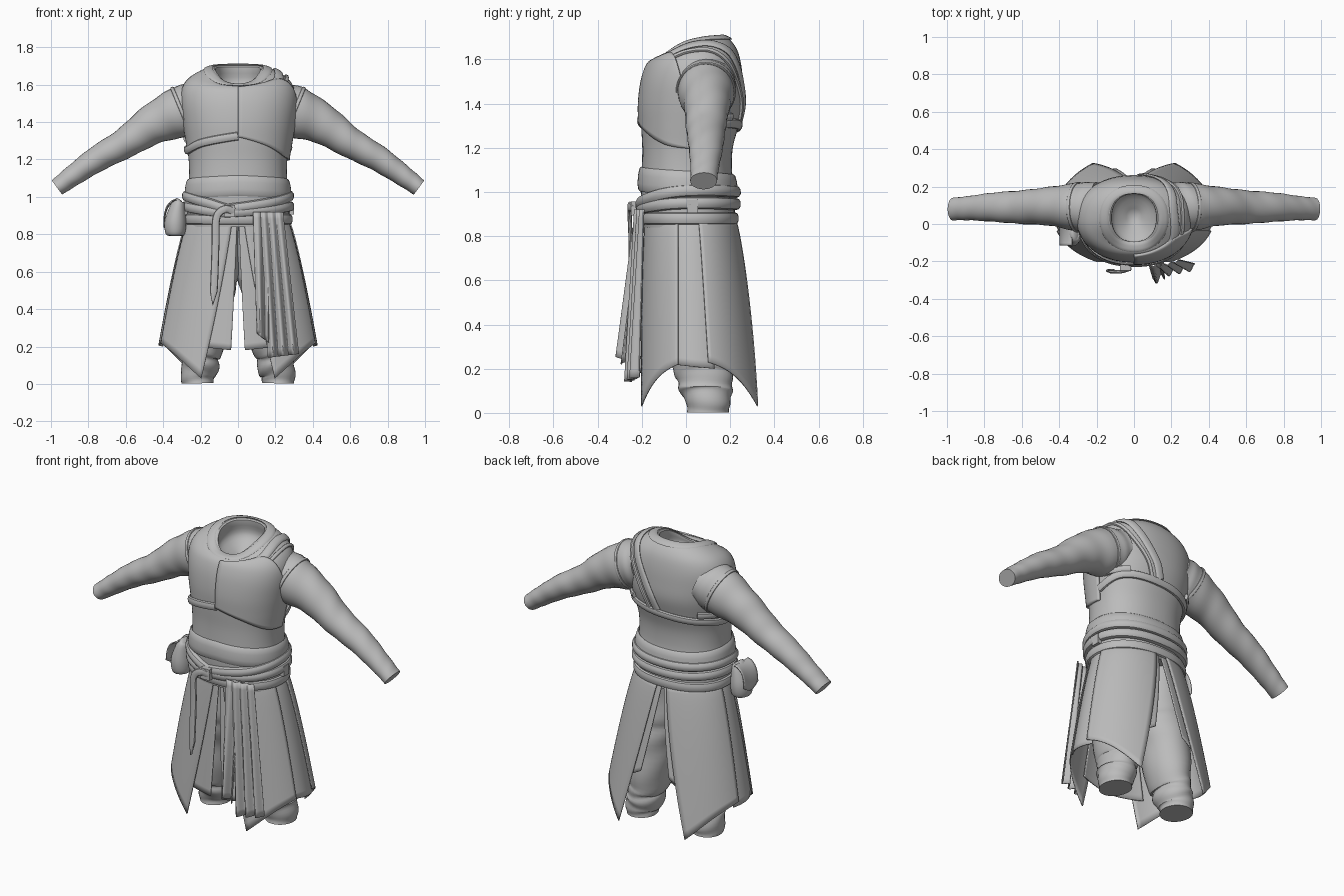
import bpy
import math
from math import sin, cos, radians, pi
from mathutils import Vector

cube = bpy.data.objects.get("Cube")
if cube:
    bpy.data.objects.remove(cube)

mat = bpy.data.materials.new("grey_cloth")
mat.use_nodes = True
GREY = (0.5, 0.5, 0.5, 1)
mat.diffuse_color = GREY
mat.node_tree.nodes["Principled BSDF"].inputs["Base Color"].default_value = GREY


def smooth_at(rows, x):
    """Cubic interpolation of rows whose first column is the key."""
    i = 0
    while i < len(rows) - 2 and x > rows[i + 1][0]:
        i += 1
    a, b = rows[i], rows[i + 1]
    p, n = rows[max(i - 1, 0)], rows[min(i + 2, len(rows) - 1)]
    h = b[0] - a[0]
    t = min(max((x - a[0]) / h, 0), 1)
    out = []
    for k in range(1, len(a)):
        ma = (b[k] - p[k]) / (b[0] - p[0]) * h
        mb = (n[k] - a[k]) / (n[0] - a[0]) * h
        out.append((2*t**3 - 3*t*t + 1)*a[k] + (t**3 - 2*t*t + t)*ma
                   + (3*t*t - 2*t**3)*b[k] + (t**3 - t*t)*mb)
    return out


def resample(points, count):
    rows = [(i, *p) for i, p in enumerate(points)]
    return [smooth_at(rows, (len(points) - 1) * j / (count - 1)) for j in range(count)]


def finish(name, verts, faces, thick=0):
    mesh = bpy.data.meshes.new(name)
    mesh.from_pydata([tuple(v) for v in verts], [], faces)
    mesh.materials.append(mat)
    ob = bpy.data.objects.new(name, mesh)
    bpy.context.collection.objects.link(ob)
    bpy.ops.object.select_all(action='DESELECT')
    ob.select_set(True)
    bpy.context.view_layer.objects.active = ob
    bpy.ops.object.mode_set(mode='EDIT')
    bpy.ops.mesh.select_all(action='SELECT')
    bpy.ops.mesh.normals_make_consistent(inside=False)
    bpy.ops.object.mode_set(mode='OBJECT')
    bpy.ops.object.shade_smooth_by_angle(angle=radians(40))
    if thick:
        mod = ob.modifiers.new("thickness", 'SOLIDIFY')
        mod.thickness, mod.offset = thick, 0
    return ob


def rings(name, rows, closed=True, loop=False, caps=False, thick=0):
    """Skin rows of points; closed joins each row, loop joins last row to first."""
    n, m = len(rows[0]), len(rows)
    faces = []
    for i in range(m if loop else m - 1):
        for j in range(n if closed else n - 1):
            a, b, k = i * n, (i + 1) % m * n, (j + 1) % n
            faces.append((a + j, a + k, b + k, b + j))
    if caps:
        faces += [tuple(range(n)), tuple(range((m - 1) * n, m * n))]
    return finish(name, [p for r in rows for p in r], faces, thick)


def sheet(name, f, nu=16, nw=20, thick=0.006):
    return rings(name, [[f(u / nu, w / nw) for u in range(nu + 1)] for w in range(nw + 1)],
                 closed=False, thick=thick)


# Torso profile: key, height, half width, front y, back y, dip at the front
TORSO = [(0.84, 0.84, .275, -.19, .22, 0), (1.0, 1.0, .272, -.205, .22, 0),
         (1.1, 1.1, .262, -.2, .208, 0), (1.2, 1.2, .264, -.198, .212, 0),
         (1.3, 1.3, .28, -.203, .238, 0), (1.4, 1.4, .297, -.205, .26, 0),
         (1.5, 1.5, .308, -.193, .258, 0), (1.57, 1.575, .302, -.172, .25, .01),
         (1.63, 1.635, .27, -.15, .235, .045), (1.7, 1.68, .205, -.125, .208, .082),
         (1.75, 1.7, .15, -.108, .182, .102), (1.8, 1.695, .12, -.095, .16, .1),
         (1.9, 1.6, .116, -.088, .165, .04), (2.0, 1.52, .02, .02, .06, 0)]


def soft(c):
    return math.copysign(abs(c) ** 0.9, c)


def body(deg, v, off=0):
    """Point on the torso; deg 0 is the front, 90 the model's left."""
    z, rx, yf, yb, dip = smooth_at(TORSO, v)
    a = radians(deg)
    p = Vector((rx * soft(sin(a)), (yf + yb) / 2 - (yb - yf) / 2 * soft(cos(a)),
                z - dip * ((1 + cos(a)) / 2) ** 3))
    return p + body_normal(deg, v) * off if off else p


def body_normal(deg, v):
    du = body(deg + 2, v) - body(deg - 2, v)
    return du.cross(body(deg, v + .01) - body(deg, v - .01)).normalized()


def ribbon(name, pts, normals, width, thick, loop=False, tip=False):
    """Rounded band along a path, lying on a surface with the given normals."""
    rows, m = [], len(pts)
    for i, (p, n) in enumerate(zip(pts, normals)):
        nxt = pts[(i + 1) % m] if loop else pts[min(i + 1, m - 1)]
        prv = pts[i - 1] if loop else pts[max(i - 1, 0)]
        side = (nxt - prv).normalized().cross(n).normalized()
        w = width * (min(1, (m - 1 - i) / 4 + .05) if tip else 1)
        rows.append([p + side * w / 2 * soft(cos(a)) + n * thick * soft(sin(a))
                     for a in (2 * pi * k / 10 for k in range(10))])
    return rings(name, rows, loop=loop, caps=not loop)


def wrap(name, path, width, thick, loop=False, off=0.004, count=64):
    """Ribbon on the torso through (degrees, key) points."""
    uv = resample(path, count + 1)
    uv = uv[:-1] if loop else uv
    ribbon(name, [body(*q, off) for q in uv], [body_normal(*q) for q in uv], width, thick, loop)


def tube(name, stations, count, ripple=0.0, waves=9):
    """Cloth tube through (x, y, z, radius across, radius in y) stations."""
    st = resample(stations, count)
    rows = []
    for i, (x, y, z, ra, rb) in enumerate(st):
        t = (Vector(st[min(i + 1, count - 1)][:3]) - Vector(st[max(i - 1, 0)][:3])).normalized()
        w = t.cross(Vector((0, 1, 0))).normalized()
        ring = []
        for k in range(28):
            a = 2 * pi * k / 28
            s = 1 + ripple * sin(waves * 2 * pi * i / count + 2 * sin(a) + a)
            ring.append(Vector((x, y, z)) + w * ra * s * cos(a) + Vector((0, rb * s * sin(a), 0)))
        rows.append(ring)
    return rings(name, rows, caps=True)


def box(name, loc, size):
    bpy.ops.mesh.primitive_cube_add(size=1, location=loc)
    ob = bpy.context.object
    ob.name, ob.scale = name, size
    ob.data.materials.append(mat)
    bev = ob.modifiers.new("rounding", 'BEVEL')
    bev.width, bev.segments = 0.25 * min(size), 3
    return ob


# Tunic body with a hollow neck
keys = [0.84 + 1.16 * i / 58 for i in range(59)]
rings("tunic", [[body(d, v) for d in range(0, 360, 6)] for v in keys], caps=True)

# Chest plate on the left breast
LOW = [(0, 1.32), (30, 1.275), (65, 1.215), (95, 1.195)]
TOP = [(0, 1.6), (35, 1.65), (60, 1.64), (80, 1.5), (95, 1.35)]


def plate(u, w):
    d = 95 * u
    lo, hi = smooth_at(LOW, d)[0], smooth_at(TOP, d)[0]
    return body(d, lo + (hi - lo) * w, .006)


sheet("chest_plate", plate, 28, 20, .014)

# Collar, chest straps and shoulder straps
wrap("collar", [(0, 1.7), (60, 1.735), (180, 1.745), (300, 1.735), (360, 1.7)], .05, .006, True, .002)
wrap("chest_strap", [(0, 1.325), (-40, 1.29), (-80, 1.25), (-130, 1.275), (-180, 1.3),
                     (-230, 1.31), (-265, 1.26)], .045, .014)
wrap("shoulder_strap", [(45, 1.63), (75, 1.68), (105, 1.69), (135, 1.64), (155, 1.55), (170, 1.42), (177, 1.32)],
     .05, .009)
wrap("shoulder_cord", [(58, 1.61), (80, 1.64), (105, 1.64), (130, 1.59), (147, 1.51), (160, 1.41), (167, 1.32)],
     .022, .009)
wrap("left_strap_end", [(104, 1.335), (140, 1.34)], .04, .014, count=12)
wrap("right_strap_end", [(-104, 1.31), (-136, 1.32)], .04, .014, count=12)

# Waist wraps and belts
wrap("waistband", [(0, 1.06), (90, 1.04), (180, 1.025), (270, 1.04), (360, 1.06)], .11, .012, True)
wrap("upper_wrap", [(-10, .935), (30, .965), (90, 1.005), (180, 1.0), (270, 1.005), (320, .975), (350, .935)],
     .055, .025, True)
wrap("middle_wrap", [(-10, .915), (40, .935), (90, .95), (180, .945), (270, .95), (350, .915)], .055, .024, True)
wrap("lower_belt", [(0, .88), (180, .88), (360, .88)], .055, .014, True)
box("belt_loop", (.288, .03, .935), (.025, .05, .06))
box("belt_knot", (-.045, -.23, .925), (.06, .04, .065))
tail = [Vector(p) for p in resample([(-.02, -.24, .92), (-.07, -.255, .935), (-.115, -.255, .89), (-.12, -.25, .75),
                                     (-.127, -.25, .55), (-.135, -.25, .42)], 32)]
ribbon("belt_tail", tail, [Vector((0, -1, 0))] * 32, .042, .01, tip=True)

# Belt pouch with flap
tube("pouch", [(-.335, -.05, .79, .02, .03), (-.335, -.05, .80, .05, .06), (-.335, -.05, .86, .058, .07),
               (-.325, -.05, .93, .045, .06), (-.315, -.05, .975, .03, .045), (-.31, -.05, .985, .01, .02)], 20)
sheet("pouch_flap", lambda u, w: Vector((-.33 - .066 * sin(w * pi / 2), -.05 + (u - .5) * .13,
                                        .985 - .12 * w * w - .03 * w * sin(pi * u))), 10, 8)


# Skirt panels flare from the belt to the hem
def skirt(deg, z, off=0):
    t = max(0, (0.88 - z) / 0.68)
    e = t ** 0.8
    a = radians(deg)
    ry = .2 + (.055 if cos(a) > 0 else .095) * e
    return Vector(((.27 + .16 * e + off) * sin(a), .02 + .02 * e - (ry + off) * cos(a), z))


def panel(name, top, hem, z0, z1, off, sag=0):
    def f(u, w):
        d0, d1 = (top[k] + (hem[k] - top[k]) * w for k in (0, 1))
        low = z0 + (z1 - z0) * u + sag * sin(pi * u)
        return skirt(d0 + (d1 - d0) * u, .88 + (low - .88) * w, off)
    sheet(name, f)


for s, side in ((1, "left"), (-1, "right")):
    panel(side + "_front_panel", (6 * s, 74 * s), (25 * s, 73 * s), .03, .22, .004, .03)
    panel(side + "_inner_front_panel", (1 * s, 24 * s), (5 * s, 30 * s), .18, .2, -.01)
    panel(side + "_side_panel", (66 * s, 106 * s), (66 * s, 108 * s), .22, .2, -.006)
    panel(side + "_back_panel", (100 * s, 174 * s), (102 * s, 152 * s), .23, .03, .004, .035)
    panel(side + "_inner_back_panel", (150 * s, 179 * s), (140 * s, 166 * s), .25, .35, -.012)

    # Trouser legs meet at the crotch and gather at the ankle
    tube(side + "_trouser_leg", [(x * s, *r) for x, *r in (
        (.215, .1, .003, .085, .095), (.215, .1, .05, .092, .1), (.2, .09, .1, .1, .12), (.195, .085, .15, .092, .125),
        (.18, .075, .21, .11, .14), (.17, .06, .4, .13, .15), (.155, .035, .55, .15, .16),
        (.14, .025, .65, .152, .165), (.13, .02, .86, .14, .17))], 44, .025, 7)

    # Sleeves with soft folds
    tube(side + "_sleeve", [(x * s, *r) for x, *r in (
        (.2, .09, 1.49, .125, .135), (.3, .09, 1.455, .138, .13), (.45, .095, 1.39, .108, .104),
        (.6, .09, 1.29, .082, .09), (.75, .09, 1.205, .069, .078), (.88, .085, 1.115, .056, .065),
        (.968, .08, 1.05, .047, .06))], 60, .015, 8)

    # Flat seam round the armhole
    hub = Vector((.3 * s, .09, 1.455))
    spokes = [Vector((.053 * s * cos(a), .131 * sin(a), .128 * cos(a)))
              for a in (2 * pi * k / 40 for k in range(40))]
    ribbon(side + "_armhole_seam", [hub + r for r in spokes], [r.normalized() for r in spokes], .02, .005, True)


# Pleated sash hanging from the belt
def drape(x0, x1, b0, b1, z0, z1, y_hem, pleats):
    def f(u, w):
        top, hem = x0 + (x1 - x0) * u, b0 + (b1 - b0) * u
        z = .92 + (z0 + (z1 - z0) * u - .92) * w
        fold = (.006 + .012 * w) * cos(2 * pi * pleats * u)
        return Vector((top + (hem - top) * w, -.232 + .035 * u + (y_hem + .232) * w + fold, z))
    return f


sheet("sash_outer", drape(.08, .16, .1, .165, .27, .22, -.31, 1.5), 24, 20)
sheet("sash_inner", drape(.12, .24, .16, .325, .14, .16, -.265, 3), 48, 20)
